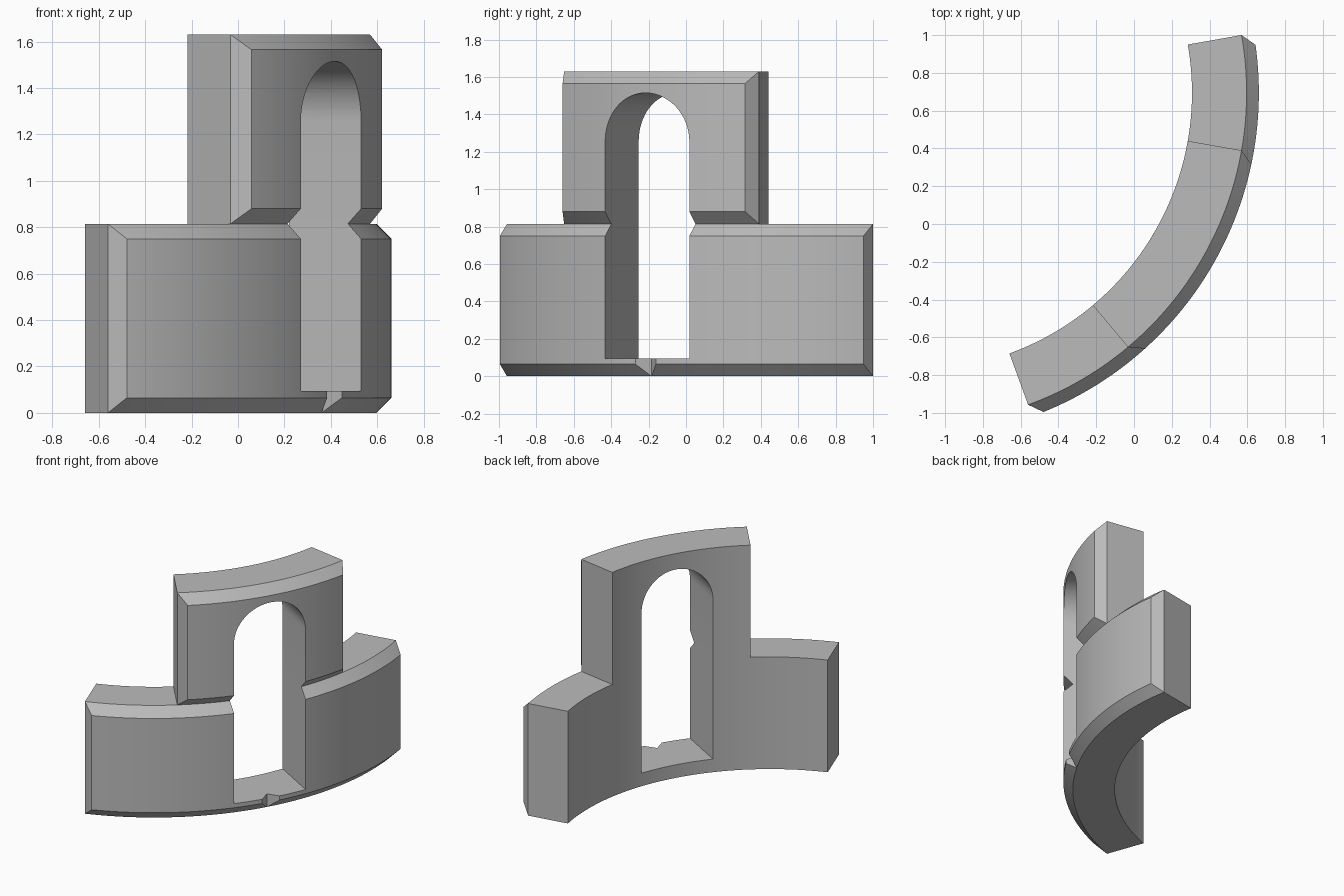
import bpy, bmesh, math
from mathutils import Matrix, Vector

cube = bpy.data.objects.get("Cube")
if cube:
    bpy.data.objects.remove(cube, do_unlink=True)

# Ring geometry shared by all blocks
CENTRE = Vector((-1.162, 0.695, 0))
R_IN, R_EDGE, R_OUT = 1.469, 1.758, 1.823
BEVEL = 0.065
MID = -30  # direction of the wall's middle, degrees

stone = bpy.data.materials.new("grey stone")
stone.use_nodes = True
stone.diffuse_color = (0.5, 0.5, 0.5, 1)
stone.node_tree.nodes["Principled BSDF"].inputs["Base Color"].default_value = (0.5, 0.5, 0.5, 1)


def make_object(name, bm):
    bmesh.ops.remove_doubles(bm, verts=bm.verts, dist=1e-5)
    bmesh.ops.recalc_face_normals(bm, faces=bm.faces)
    mesh = bpy.data.meshes.new(name)
    bm.to_mesh(mesh)
    bm.free()
    mesh.materials.append(stone)
    obj = bpy.data.objects.new(name, mesh)
    bpy.context.collection.objects.link(obj)
    return obj


def curved_block(name, start, end, z0, z1):
    """Arc-shaped block whose outer face is bevelled on all four sides."""
    bm = bmesh.new()
    rings = []
    angles = [start] + list(range(start + 2, end - 1)) + [end]
    for a in angles:
        at_end = a in (start, end)
        r, b = (R_EDGE, 0) if at_end else (R_OUT, BEVEL)
        section = [(R_IN, z0), (R_EDGE, z0), (r, z0 + b), (r, z1 - b), (R_EDGE, z1), (R_IN, z1)]
        t = math.radians(MID + a)
        rings.append([bm.verts.new(CENTRE + Vector((q * math.cos(t), q * math.sin(t), z)))
                      for q, z in section])
    for p, q in zip(rings, rings[1:]):
        for i in range(6):
            j = (i + 1) % 6
            bm.faces.new((p[i], p[j], q[j], q[i]))
    bm.faces.new(rings[0])
    bm.faces.new(rings[-1])
    return make_object(name, bm)


def window_cutter(half, sill, spring):
    """Straight round-headed prism pushed through the middle of the wall."""
    bm = bmesh.new()
    outline = [(-half, sill), (half, sill)]
    outline += [(half * math.cos(math.pi * i / 32), spring + half * math.sin(math.pi * i / 32))
                for i in range(33)]
    face = bm.faces.new([bm.verts.new((1.2, y, z)) for y, z in outline])
    out = bmesh.ops.extrude_face_region(bm, geom=[face])
    moved = [v for v in out["geom"] if isinstance(v, bmesh.types.BMVert)]
    bmesh.ops.translate(bm, verts=moved, vec=(1, 0, 0))
    bm.transform(Matrix.Translation(CENTRE) @ Matrix.Rotation(math.radians(MID), 4, "Z"))
    return make_object("window_cutter", bm)


def combine(target, other, operation):
    mod = target.modifiers.new(operation.lower(), "BOOLEAN")
    mod.operation, mod.solver, mod.object = operation, "EXACT", other
    bpy.context.view_layer.objects.active = target
    bpy.ops.object.modifier_apply(modifier=mod.name)
    bpy.data.objects.remove(other, do_unlink=True)


# Two lower blocks side by side, one upper block bridging their joint
wall = curved_block("curved_wall", -40, 0, 0, 0.815)
combine(wall, curved_block("lower_left_block", 0, 40, 0, 0.815), "UNION")
combine(wall, curved_block("upper_block", -20, 20, 0.815, 1.63), "UNION")

# Arched window opening
combine(wall, window_cutter(0.26, 0.095, 1.255), "DIFFERENCE")

bpy.ops.object.select_all(action="DESELECT")
wall.select_set(True)
bpy.context.view_layer.objects.active = wall
bpy.ops.object.shade_smooth_by_angle(angle=math.radians(25))
